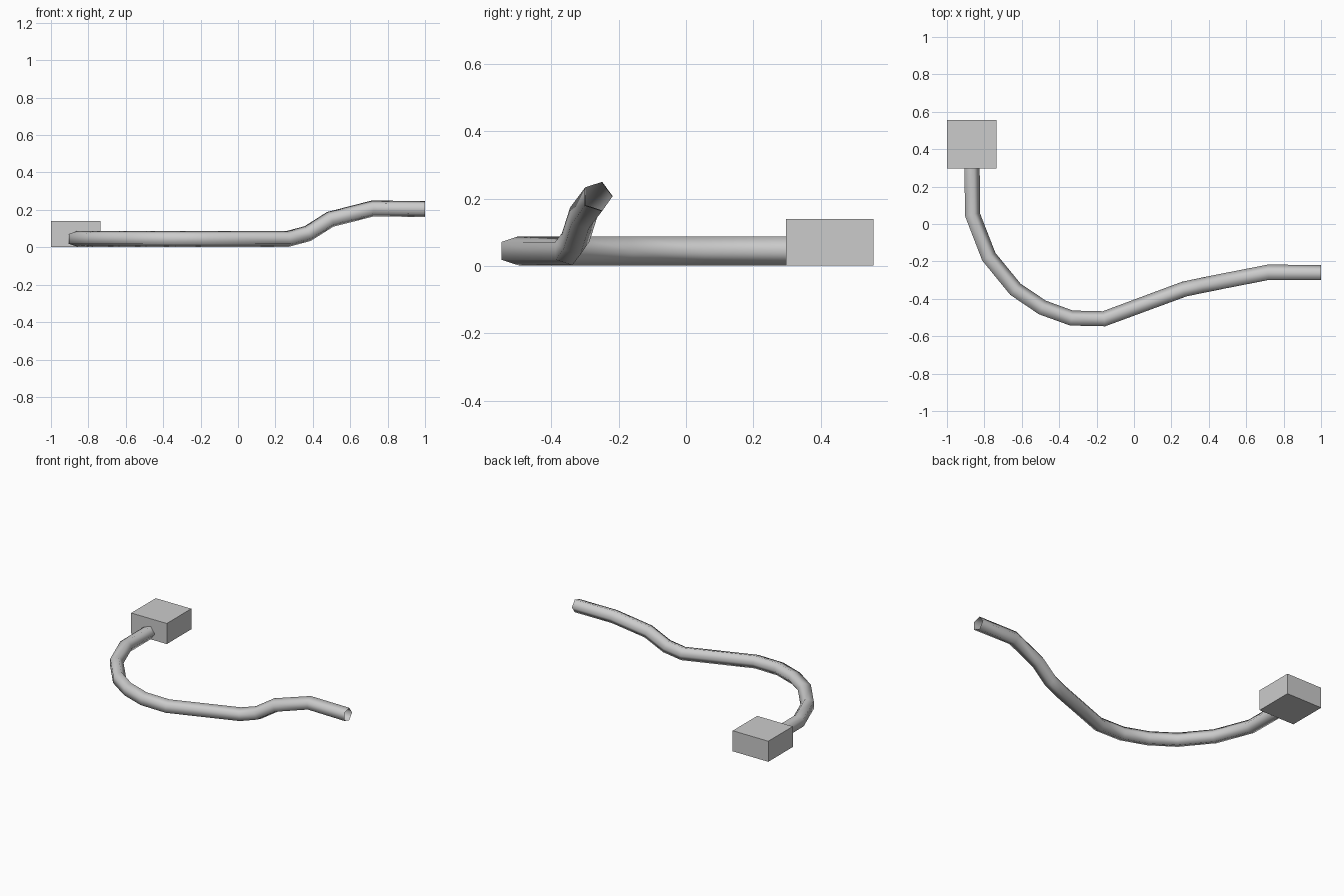
import bpy, bmesh, math
from mathutils import Vector

cube = bpy.data.objects.get("Cube")
if cube:
    bpy.data.objects.remove(cube, do_unlink=True)


def material(name, value):
    mat = bpy.data.materials.new(name)
    mat.use_nodes = True
    colour = (value, value, value, 1)
    mat.diffuse_color = colour
    mat.node_tree.nodes["Principled BSDF"].inputs["Base Color"].default_value = colour
    return mat


def finish(name, bm, mat):
    bmesh.ops.recalc_face_normals(bm, faces=bm.faces)
    mesh = bpy.data.meshes.new(name)
    bm.to_mesh(mesh)
    bm.free()
    mesh.materials.append(mat)
    obj = bpy.data.objects.new(name, mesh)
    bpy.context.collection.objects.link(obj)
    return obj


def sweep(name, path, radius, sides, mat):
    """Open tube along a path; one corner always points to the left of travel."""
    bm = bmesh.new()
    points = [Vector(p) for p in path]
    rings = []
    for i, p in enumerate(points):
        before = (p - points[i - 1]).normalized() if i else None
        after = (points[i + 1] - p).normalized() if i < len(points) - 1 else None
        tangent = ((before or after) + (after or before)).normalized()
        side = Vector((0, 0, 1)).cross(tangent).normalized()
        up = tangent.cross(side)
        angles = [math.tau * k / sides for k in range(sides)]
        rings.append([bm.verts.new(p + radius * (side * math.cos(a) + up * math.sin(a)))
                      for a in angles])
    for a, b in zip(rings, rings[1:]):
        for k in range(sides):
            n = (k + 1) % sides
            bm.faces.new((a[k], a[n], b[n], b[k]))
    for face in bm.faces:
        face.smooth = True
    return finish(name, bm, mat)


grey = material("light grey", 0.6)

# Plug block at the back end of the cable
bm = bmesh.new()
bmesh.ops.create_cube(bm, size=1)
bmesh.ops.scale(bm, vec=(0.264, 0.26, 0.138), verts=bm.verts)
bmesh.ops.translate(bm, vec=(-0.868, 0.426, 0.071), verts=bm.verts)
finish("plug_block", bm, grey)

# Five-sided cable: flat bend on the ground, then a rise to the open end
low = 0.045
path = [(-0.87, 0.325, low), (-0.868, 0.05, low), (-0.78, -0.177, low),
        (-0.637, -0.352, low), (-0.492, -0.45, low), (-0.335, -0.507, low),
        (-0.16, -0.511, low), (0.27, -0.352, low), (0.375, -0.33, 0.073),
        (0.495, -0.306, 0.149), (0.72, -0.262, 0.207), (1.0, -0.264, 0.205)]
sweep("cable", path, 0.045, 5, grey)
